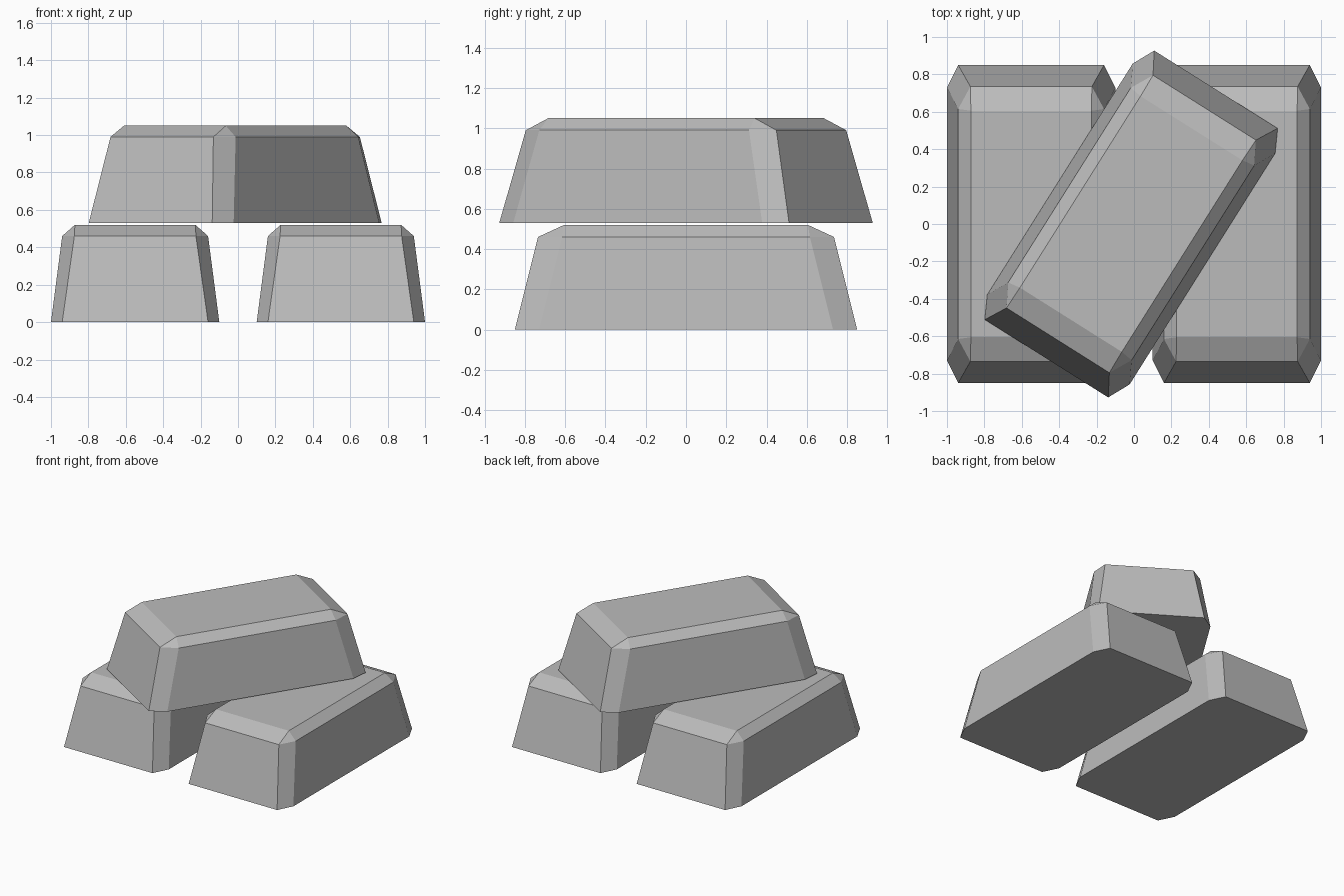
import bpy, bmesh, math

cube = bpy.data.objects.get("Cube")
if cube:
    bpy.data.objects.remove(cube, do_unlink=True)

silver = bpy.data.materials.new("silver_grey")
silver.use_nodes = True
GREY = (0.5, 0.5, 0.5, 1)
silver.diffuse_color = GREY
silver.node_tree.nodes["Principled BSDF"].inputs["Base Color"].default_value = GREY


def octagon(bm, hx, hy, cx, cy, z):
    """Rectangle outline with its corners cut off by cx and cy."""
    ax, ay = hx - cx, hy - cy
    pts = [(-ax, -hy), (ax, -hy), (hx, -ay), (hx, ay),
           (ax, hy), (-ax, hy), (-hx, ay), (-hx, -ay)]
    return [bm.verts.new((x, y, z)) for x, y in pts]


def ingot(name, location, angle=0):
    bm = bmesh.new()
    base = octagon(bm, 0.45, 0.85, 0.06, 0.12, 0)
    rim = octagon(bm, 0.39, 0.735, 0.065, 0.12, 0.46)
    a, b = 0.322, 0.605
    top = [bm.verts.new((x, y, 0.52))
           for x, y in ((-a, -b), (a, -b), (a, b), (-a, b))]
    bm.faces.new(base[::-1])
    bm.faces.new(top)
    # sloping walls
    for i in range(8):
        j = (i + 1) % 8
        bm.faces.new((base[i], base[j], rim[j], rim[i]))
    # bevelled shoulder: four bands and four corner triangles
    for k in range(4):
        n = (k + 1) % 4
        p, q, r = rim[2 * k], rim[2 * k + 1], rim[(2 * k + 2) % 8]
        bm.faces.new((p, q, top[n], top[k]))
        bm.faces.new((q, r, top[n]))
    bmesh.ops.recalc_face_normals(bm, faces=bm.faces[:])
    mesh = bpy.data.meshes.new(name)
    bm.to_mesh(mesh)
    bm.free()
    mesh.materials.append(silver)
    obj = bpy.data.objects.new(name, mesh)
    obj.location = location
    obj.rotation_euler.z = math.radians(angle)
    bpy.context.collection.objects.link(obj)


# two bars side by side, one laid across them
ingot("right_ingot", (-0.55, 0, 0))
ingot("left_ingot", (0.55, 0, 0))
ingot("upper_ingot", (-0.015, 0, 0.53), -32.2)
